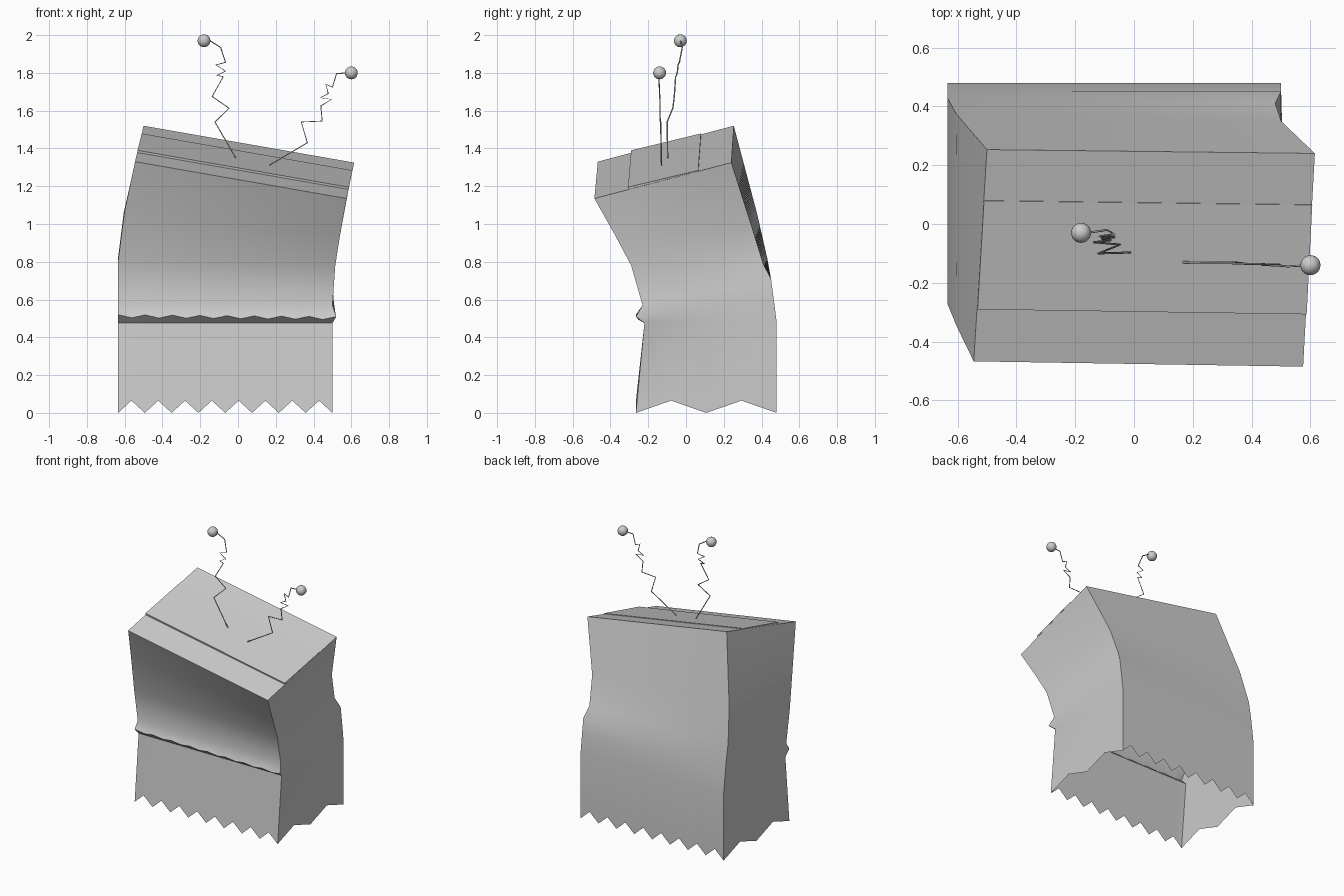
import bpy, bmesh, math
from mathutils import Vector

if "Cube" in bpy.data.objects:
    bpy.data.objects.remove(bpy.data.objects["Cube"])


def finish(name, bm, smooth=None):
    bmesh.ops.recalc_face_normals(bm, faces=bm.faces)
    me = bpy.data.meshes.new(name)
    bm.to_mesh(me)
    bm.free()
    ob = bpy.data.objects.new(name, me)
    bpy.context.collection.objects.link(ob)
    if smooth:
        bpy.ops.object.select_all(action='DESELECT')
        ob.select_set(True)
        bpy.context.view_layer.objects.active = ob
        bpy.ops.object.shade_smooth_by_angle(angle=math.radians(smooth))
    return ob


# Four corner edges of the paper bag, bottom to top
front_left = [(-.635, -.265, 0), (-.635, -.22, .475), (-.635, -.265, .52), (-.635, -.23, .57),
              (-.635, -.27, .80), (-.602, -.35, 1.06), (-.545, -.467, 1.33)]
front_right = [(.50, -.265, 0), (.50, -.22, .475), (.52, -.265, .51), (.50, -.23, .57),
               (.515, -.29, .78), (.54, -.375, .94), (.575, -.485, 1.135)]
back_right = [(.50, .48, 0), (.50, .48, .48), (.50, .465, .60), (.50, .45, .71),
              (.48, .41, .785), (.50, .35, .98), (.615, .24, 1.325)]
back_left = [(-.635, .48, 0), (-.635, .48, .48), (-.635, .465, .60), (-.635, .45, .71),
             (-.635, .43, .82), (-.605, .375, 1.06), (-.50, .253, 1.52)]
corners = [[Vector(p) for p in c] for c in (front_left, front_right, back_right, back_left)]
segments = [16, 4, 16, 4]
TOOTH = .065

# Bag: open below with pinked edge, closed on top, pinched crease across the front
bm = bmesh.new()
rows = []
for level in range(7):
    row = []
    for side in range(4):
        a, b = corners[side][level], corners[(side + 1) % 4][level]
        for i in range(segments[side]):
            p = a.lerp(b, i / segments[side])
            if level == 0 and i % 2:
                p.z += TOOTH
            if level == 2 and side == 0 and i % 2:
                p.z -= .016
                p.y += .012
            row.append(bm.verts.new(p))
    rows.append(row)
count = len(rows[0])
for low, high in zip(rows, rows[1:]):
    for i in range(count):
        j = (i + 1) % count
        bm.faces.new((low[i], low[j], high[j], high[i]))
bm.faces.new(rows[-1])
finish("paper_bag", bm, 50)

# Folded strip lying on the closed end, slightly lifted at its front edge
fl, fr, br, bl = [c[-1] for c in corners]
up = (fr - fl).cross(bl - fl).normalized()
bm = bmesh.new()
strip = []
for t, lift in ((.25, .013), (.76, .005)):
    for a, b in ((fl, bl), (fr, br)):
        base = a.lerp(b, t)
        strip.append((bm.verts.new(base + up * .001), bm.verts.new(base + up * lift)))
order = [strip[0], strip[1], strip[3], strip[2]]
for k in (0, 1):
    bm.faces.new([s[k] for s in order])
for i in range(4):
    a, b = order[i], order[(i + 1) % 4]
    bm.faces.new((a[0], b[0], b[1], a[1]))
finish("top_strip", bm)


# Bent wire antennae with a ball at each tip
def antenna(name, pts):
    cu = bpy.data.curves.new(name + "_wire", 'CURVE')
    cu.dimensions = '3D'
    cu.bevel_depth = .0035
    cu.bevel_resolution = 1
    cu.use_fill_caps = True
    sp = cu.splines.new('POLY')
    sp.points.add(len(pts) - 1)
    for q, p in zip(sp.points, pts):
        q.co = (*p, 1)
    ob = bpy.data.objects.new(name + "_wire", cu)
    bpy.context.collection.objects.link(ob)
    bpy.ops.mesh.primitive_uv_sphere_add(segments=24, ring_count=12, radius=.034, location=pts[-1])
    ball = bpy.context.object
    ball.name = name + "_ball"
    bpy.ops.object.shade_smooth()


antenna("left_antenna", [
    (-.012, -.097, 1.35), (-.122, -.10, 1.54), (-.047, -.07, 1.613), (-.137, -.062, 1.675),
    (-.078, -.055, 1.78), (-.11, -.05, 1.787), (-.066, -.045, 1.81), (-.117, -.042, 1.842),
    (-.066, -.035, 1.856), (-.092, -.02, 1.935), (-.145, -.028, 1.968), (-.18, -.03, 1.97)])
antenna("right_antenna", [
    (.167, -.13, 1.312), (.367, -.132, 1.43), (.335, -.134, 1.54), (.446, -.137, 1.545),
    (.438, -.138, 1.625), (.495, -.138, 1.66), (.435, -.139, 1.668), (.478, -.14, 1.69),
    (.465, -.141, 1.74), (.50, -.142, 1.725), (.522, -.144, 1.797), (.60, -.14, 1.80)])
